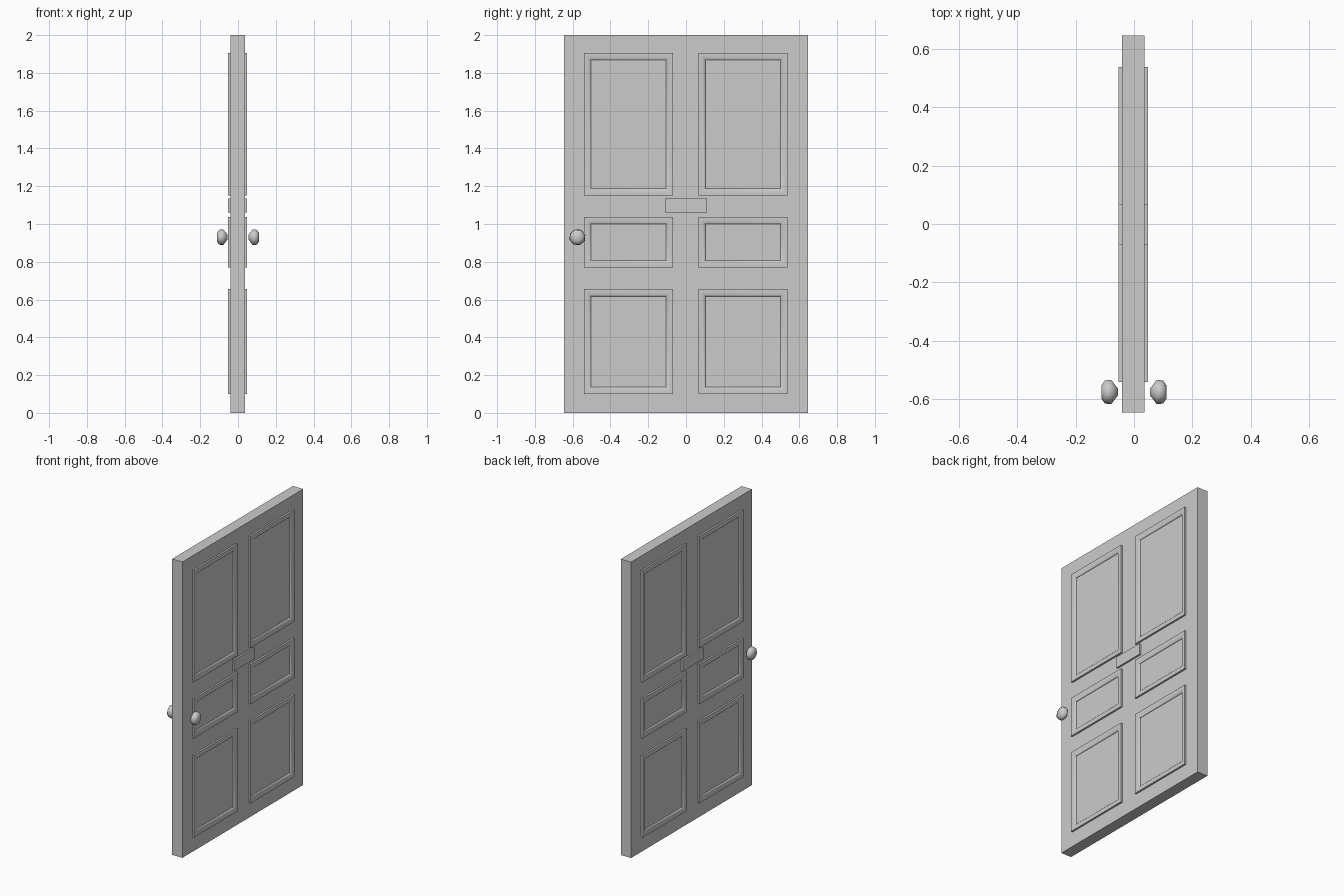
import bpy, bmesh
from math import sin, cos, pi, radians

cube = bpy.data.objects.get("Cube")
if cube:
    bpy.data.objects.remove(cube, do_unlink=True)

grey = bpy.data.materials.new("plain grey")
grey.use_nodes = True
colour = (0.6, 0.6, 0.6, 1)
grey.diffuse_color = colour
grey.node_tree.nodes["Principled BSDF"].inputs["Base Color"].default_value = colour

MID = -0.0025      # middle of the slab thickness
HALF = 0.0385      # half of the slab thickness


def finish(name, bm, smooth=0):
    bmesh.ops.recalc_face_normals(bm, faces=bm.faces)
    mesh = bpy.data.meshes.new(name)
    bm.to_mesh(mesh)
    bm.free()
    mesh.materials.append(grey)
    obj = bpy.data.objects.new(name, mesh)
    bpy.context.collection.objects.link(obj)
    if smooth:
        bpy.ops.object.select_all(action="DESELECT")
        obj.select_set(True)
        bpy.context.view_layer.objects.active = obj
        bpy.ops.object.shade_smooth_by_angle(angle=radians(smooth))


def box(name, lo, hi):
    bm = bmesh.new()
    bmesh.ops.create_cube(bm, size=1)
    for v in bm.verts:
        v.co = [(a + b) / 2 + c * (b - a) for a, b, c in zip(lo, hi, v.co)]
    finish(name, bm)


def skin(bm, rings, closed=False):
    n = len(rings[0])
    pairs = list(zip(rings, rings[1:]))
    if closed:
        pairs.append((rings[-1], rings[0]))
    for a, b in pairs:
        for i in range(n):
            j = (i + 1) % n
            bm.faces.new((a[i], a[j], b[j], b[i]))


def moulding(name, side, y0, y1, z0, z1):
    """Mitred frame: square outer edge, rounded towards the panel."""
    profile = [(0, -0.003), (0, 0.012)]
    profile += [(0.01 + 0.028 * sin(t * pi / 10), 0.012 * cos(t * pi / 10)) for t in range(6)]
    profile.append((0.038, -0.003))
    bm = bmesh.new()
    rings = []
    for d, h in profile:
        x = MID + side * (HALF + h)
        corners = ((y0 + d, z0 + d), (y1 - d, z0 + d), (y1 - d, z1 - d), (y0 + d, z1 - d))
        rings.append([bm.verts.new((x, y, z)) for y, z in corners])
    skin(bm, rings, closed=True)
    finish(name, bm, 40)


def knob(name, side):
    """Faceted knob turned about the x axis."""
    bm = bmesh.new()
    rings = []
    for x, r in ((0.055, 0.012), (0.078, 0.044), (0.1, 0.041), (0.112, 0.022)):
        rings.append([bm.verts.new((side * x, -0.575 + r * cos(k * pi / 4 + 0.3),
                                    0.93 + r * sin(k * pi / 4 + 0.3))) for k in range(8)])
    skin(bm, rings)
    bm.faces.new(rings[0])
    bm.faces.new(rings[-1])
    finish(name, bm, 60)


# Door slab
box("door_slab", (MID - HALF, -0.645, 0), (MID + HALF, 0.645, 2))

# Letter plate through the middle
box("letter_plate", (MID - 0.0505, -0.11, 1.06), (MID + 0.0505, 0.11, 1.135))

# Panel mouldings and knobs on both faces
rows = {"lower": (0.10, 0.655), "middle": (0.77, 1.037), "upper": (1.15, 1.905)}
for side, face in ((1, "left"), (-1, "right")):
    knob(face + "_knob", side)
    for row, (z0, z1) in rows.items():
        moulding(f"{face}_{row}_front_moulding", side, -0.54, -0.068, z0, z1)
        moulding(f"{face}_{row}_back_moulding", side, 0.065, 0.537, z0, z1)
